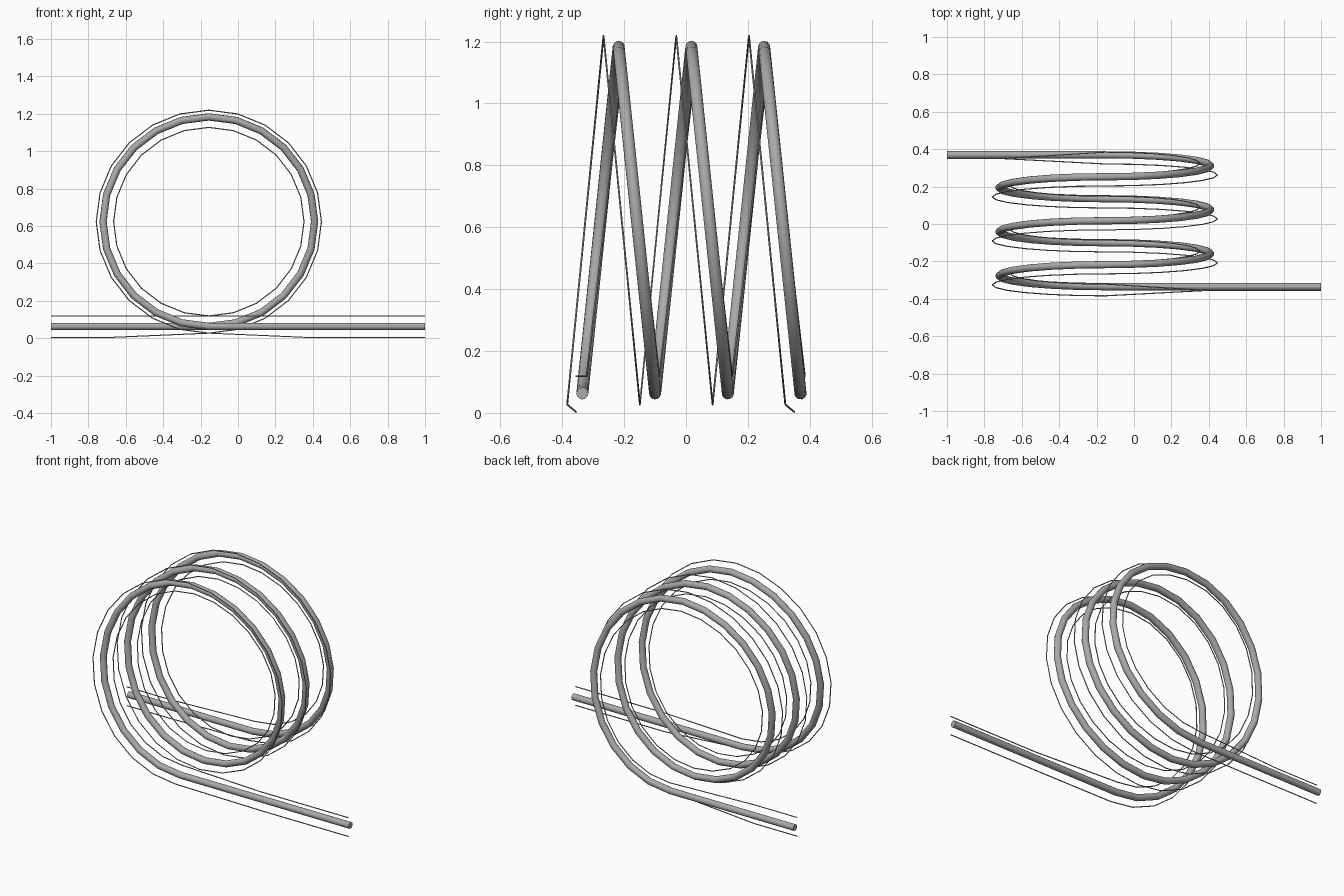
import bpy
from math import sin, cos, pi

if "Cube" in bpy.data.objects:
    bpy.data.objects.remove(bpy.data.objects["Cube"])

CX, CZ, R = -0.156, 0.623, 0.56     # coil centre and radius
WIDE = 1.01                         # coil is very slightly wider than tall
Y0, PITCH, TURNS, SEG = -0.335, 0.235, 3, 24
STRAIGHT = 0.55                     # distance over which the rails twist upright

grey = bpy.data.materials.new("dark_grey")
grey.diffuse_color = (0.4, 0.4, 0.4, 1)
grey.use_nodes = True
grey.node_tree.nodes["Principled BSDF"].inputs["Base Color"].default_value = grey.diffuse_color


def track_path(coil, straight):
    """coil / straight: (y offset, inward offset) from the spine."""
    y1 = Y0 + PITCH * TURNS
    zs = CZ - R + straight[1]
    pts = [(1, Y0 + straight[0], zs), (CX + STRAIGHT, Y0 + straight[0], zs)]
    half = SEG // 2
    r = R - coil[1]
    for i in range(TURNS * SEG + 1):
        t = 2 * pi * i / SEG
        # each half turn is a flat, tilted semicircle: y advances with height
        k, j = divmod(i, half)
        y = Y0 + PITCH / 2 * (k + (1 - cos(pi * j / half)) / 2) + coil[0]
        pts.append((CX - r * WIDE * sin(t), y, CZ - r * cos(t)))
    pts += [(CX - STRAIGHT, y1 + straight[0], zs), (-1, y1 + straight[0], zs)]
    return pts


def tube(name, pts, radius, res):
    cu = bpy.data.curves.new(name, 'CURVE')
    cu.dimensions = '3D'
    cu.bevel_depth = radius
    cu.bevel_resolution = res
    cu.use_fill_caps = True
    sp = cu.splines.new('POLY')
    sp.points.add(len(pts) - 1)
    for p, co in zip(sp.points, pts):
        p.co = (*co, 1)
    cu.materials.append(grey)
    ob = bpy.data.objects.new(name, cu)
    bpy.context.collection.objects.link(ob)
    bpy.ops.object.select_all(action='DESELECT')
    ob.select_set(True)
    bpy.context.view_layer.objects.active = ob
    bpy.ops.object.convert(target='MESH')
    bpy.ops.object.shade_smooth_by_angle(angle=0.6)


# main coiled pipe
tube("spine_tube", track_path((0, 0), (0, 0)), 0.0195, 4)
# two thin rails that twist with the spine
tube("outer_rail", track_path((-0.049, -0.036), (-0.02, -0.06)), 0.003, 1)
tube("inner_rail", track_path((0.014, 0.056), (-0.02, 0.055)), 0.003, 1)
